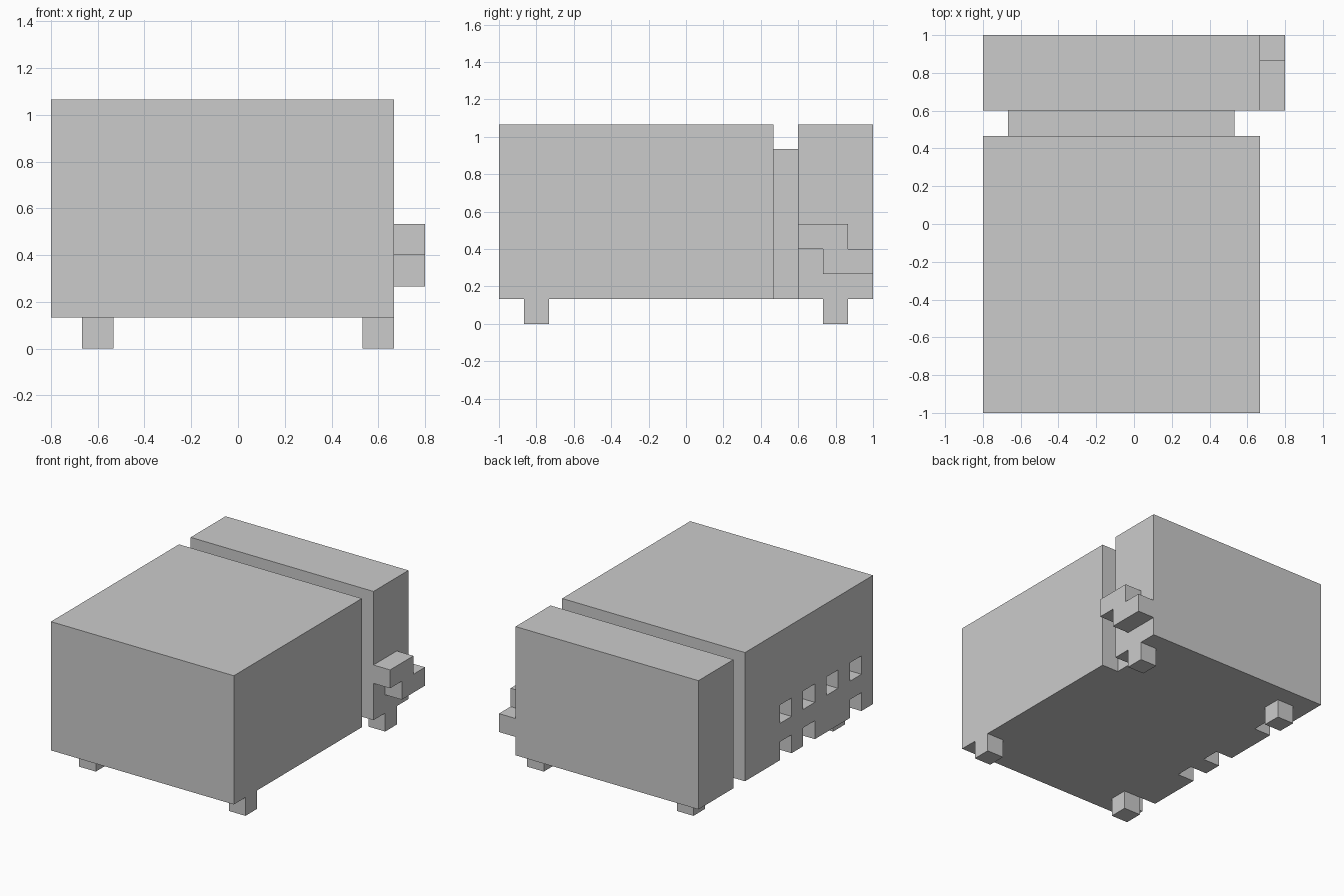
import bpy, bmesh
from mathutils import Vector

if "Cube" in bpy.data.objects:
    bpy.data.objects.remove(bpy.data.objects["Cube"])

U = 2 / 15                      # the whole model sits on a grid of this step
ORIGIN = Vector((-0.8, -1.0, 0.0))


def grid(x, y, z):
    return ORIGIN + Vector((x, y, z)) * U


def add_box(bm, lo, hi):
    a, b = grid(*lo), grid(*hi)
    verts = bmesh.ops.create_cube(bm, size=1)["verts"]
    for v in verts:
        v.co = (a + b) / 2 + v.co * (b - a)


def finish(name, bm):
    bmesh.ops.recalc_face_normals(bm, faces=bm.faces)
    mesh = bpy.data.meshes.new(name)
    bm.to_mesh(mesh)
    bm.free()
    obj = bpy.data.objects.new(name, mesh)
    bpy.context.collection.objects.link(obj)
    return obj


def boxes(name, *pairs):
    bm = bmesh.new()
    for lo, hi in pairs:
        add_box(bm, lo, hi)
    return finish(name, bm)


# Main housing, recessed neck and rear block
body = boxes("main_housing", ((0, 0, 1), (11, 11, 8)))
boxes("recessed_neck", ((1, 11, 1), (10, 12, 7)))
boxes("rear_block", ((0, 12, 1), (11, 15, 8)))

# Left side: a row of square sockets, and notches along the bottom edge
sockets = [((-1, y, 3), (1, y + 1, 4)) for y in (1, 3, 5, 7)]
notches = [((-1, y, 0), (1, y + 1, 2)) for y in (1, 5, 7)]
cutter = boxes("socket_cutter", *sockets, *notches)
cutter.hide_render = True
mod = body.modifiers.new("sockets", 'BOOLEAN')
mod.operation = 'DIFFERENCE'
mod.solver = 'EXACT'
mod.object = cutter
bpy.context.view_layer.objects.active = body
bpy.ops.object.modifier_apply(modifier=mod.name)
bpy.data.objects.remove(cutter)

# Stepped handle on the right of the rear block: (y, z) profile pushed out along x
profile = [(12, 3), (13, 3), (13, 2), (15, 2), (15, 3), (14, 3), (14, 4), (12, 4)]
bm = bmesh.new()
face = bm.faces.new([bm.verts.new(grid(11, y, z)) for y, z in profile])
out = bmesh.ops.extrude_face_region(bm, geom=[face], use_keep_orig=True)
bmesh.ops.translate(bm, vec=(U, 0, 0),
                    verts=[g for g in out["geom"] if isinstance(g, bmesh.types.BMVert)])
finish("stepped_handle", bm)

# Four feet
for end, y in (("front", 1), ("back", 13)):
    for side, x in (("left", 1), ("right", 10)):
        boxes(f"{end}_{side}_foot", ((x, y, 0), (x + 1, y + 1, 1)))
